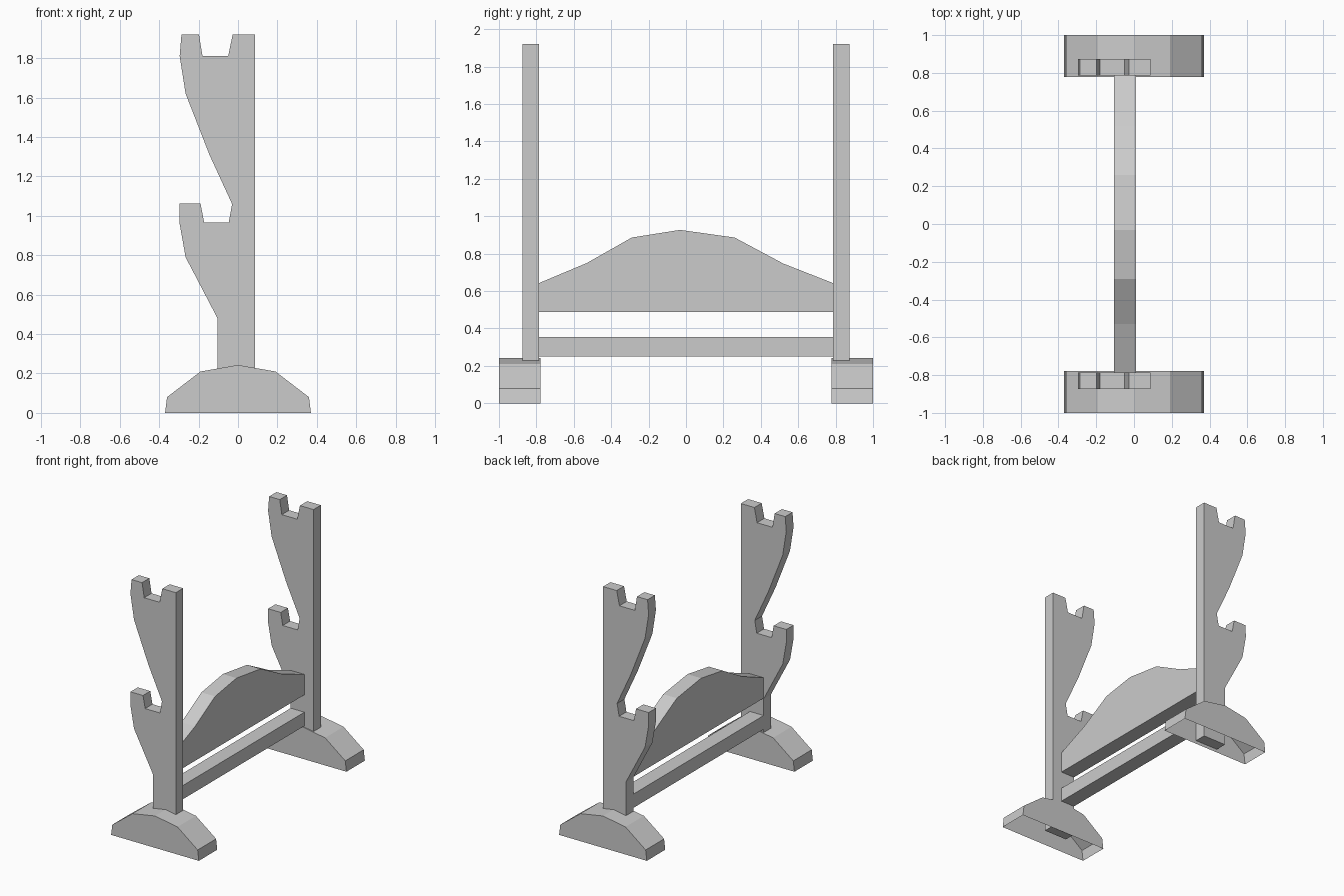
import bpy, bmesh

if "Cube" in bpy.data.objects:
    bpy.data.objects.remove(bpy.data.objects["Cube"])


def extrude_profile(name, points, axis, lo, hi, open_bottom=False, mirror=False):
    """Extrude a closed (u, z) profile along x or y from lo to hi."""
    bm = bmesh.new()

    def place(u, z, d):
        return (u, d, z) if axis == 'y' else (d, u, z)

    a = [bm.verts.new(place(u, z, lo)) for u, z in points]
    b = [bm.verts.new(place(u, z, hi)) for u, z in points]
    n = len(points)
    bm.faces.new(a)
    bm.faces.new(b[::-1])
    for i in range(n):
        j = (i + 1) % n
        bm.faces.new((a[i], b[i], b[j], a[j]))
    bmesh.ops.recalc_face_normals(bm, faces=bm.faces)
    if open_bottom:
        under = [f for f in bm.faces if all(v.co.z < 0.001 for v in f.verts)]
        bmesh.ops.delete(bm, geom=under, context='FACES_ONLY')
    mesh = bpy.data.meshes.new(name)
    bm.to_mesh(mesh)
    bm.free()
    obj = bpy.data.objects.new(name, mesh)
    bpy.context.collection.objects.link(obj)
    if mirror:
        mod = obj.modifiers.new("mirror", 'MIRROR')
        mod.use_axis = (False, True, False)
        mod.use_mirror_merge = False
    return obj


# Arched feet, hollow underneath
half = [(0.37, 0), (0.36, 0.08), (0.19, 0.21)]
foot = half + [(0, 0.243)] + [(-x, z) for x, z in reversed(half)]
extrude_profile("feet", foot, 'y', 0.778, 1.0, open_bottom=True, mirror=True)

# Posts with two notched holders each
post = [(-0.105, 0.02), (0.087, 0.02), (0.087, 1.92), (-0.027, 1.92),
        (-0.05, 1.81), (-0.18, 1.81), (-0.198, 1.92), (-0.287, 1.92),
        (-0.296, 1.81), (-0.266, 1.62), (-0.145, 1.31), (-0.03, 1.06),
        (-0.047, 0.967), (-0.172, 0.967), (-0.19, 1.062), (-0.296, 1.062),
        (-0.297, 0.965), (-0.266, 0.79), (-0.105, 0.482)]
extrude_profile("posts", post, 'y', 0.785, 0.873, mirror=True)

# Lower crossbar
bar = [(-0.785, 0.25), (0.785, 0.25), (0.785, 0.355), (-0.785, 0.355)]
extrude_profile("lower_crossbar", bar, 'x', -0.105, 0.01)

# Curved panel between the posts
panel = [(-0.785, 0.487), (0.785, 0.487), (0.785, 0.643), (0.52, 0.747),
         (0.26, 0.886), (-0.032, 0.927), (-0.29, 0.886), (-0.53, 0.75),
         (-0.785, 0.643)]
extrude_profile("arched_panel", panel, 'x', -0.105, 0.01)
